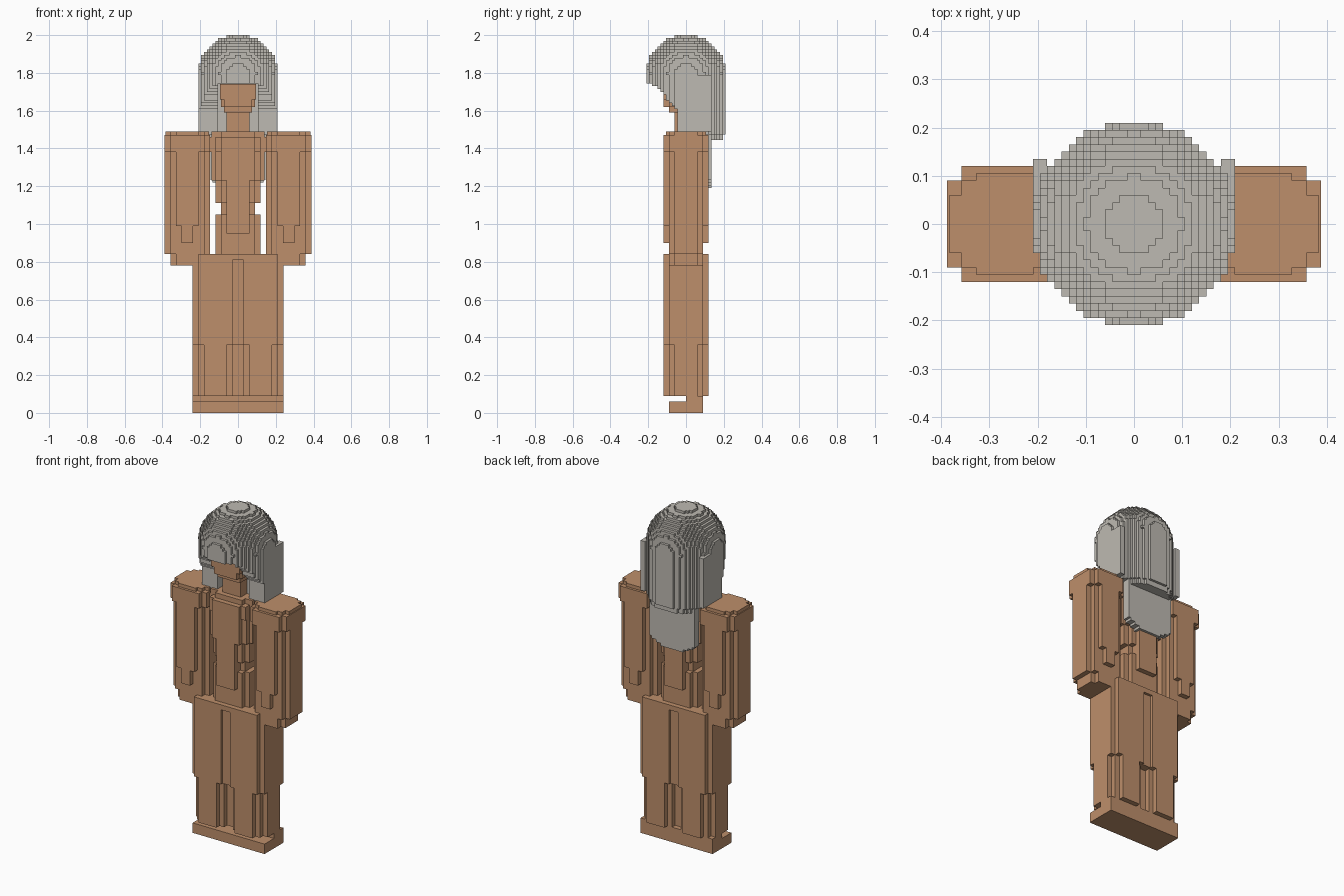
import bpy, bmesh, math

cube = bpy.data.objects.get("Cube")
if cube:
    bpy.data.objects.remove(cube, do_unlink=True)


def make_material(name, rgb):
    m = bpy.data.materials.new(name)
    m.use_nodes = True
    m.diffuse_color = (*rgb, 1)
    bsdf = m.node_tree.nodes["Principled BSDF"]
    bsdf.inputs["Base Color"].default_value = (*rgb, 1)
    bsdf.inputs["Roughness"].default_value = 0.8
    return m


brown = make_material("warm brown", (0.515, 0.275, 0.147))
grey = make_material("warm grey", (0.515, 0.491, 0.445))


def finish(name, bm, mat):
    bmesh.ops.recalc_face_normals(bm, faces=bm.faces)
    mesh = bpy.data.meshes.new(name)
    bm.to_mesh(mesh)
    bm.free()
    mesh.materials.append(mat)
    ob = bpy.data.objects.new(name, mesh)
    bpy.context.collection.objects.link(ob)
    return ob


def outline(steps):
    """Stepped cross-section; each step is (outer half width, half depth)."""
    quarter, x = [], 0
    for hx, hy in steps:
        if x:
            quarter.append((x, hy))
        quarter.append((hx, hy))
        x = hx
    right = quarter + [(x, -y) for x, y in reversed(quarter)]
    return right + [(-x, y) for x, y in reversed(right)]


def layered(name, mat, layers, cx=0.0, cy=0.0):
    """Stack of stepped prisms; each layer is (bottom, top, steps)."""
    bm = bmesh.new()
    for z0, z1, steps in layers:
        pts = outline(steps)
        low = [bm.verts.new((cx + x, cy + y, z0)) for x, y in pts]
        top = [bm.verts.new((cx + x, cy + y, z1)) for x, y in pts]
        bm.faces.new(low[::-1])
        bm.faces.new(top)
        for i in range(len(pts)):
            j = (i + 1) % len(pts)
            bm.faces.new((low[i], low[j], top[j], top[i]))
    return finish(name, bm, mat)


# Base and the recessed strip above it
layered("foot_base", brown, [(0, 0.06, [(0.24, 0.09)])])
layered("ankle_strip", brown, [(0.06, 0.09, [(0.24, 0.045)])], cy=0.045)

# Legs with a centre groove and stepped corners
layered("legs", brown, [
    (0.09, 0.36, [(0.03, 0.06), (0.06, 0.09), (0.18, 0.12), (0.21, 0.09), (0.24, 0.06)]),
    (0.36, 0.81, [(0.03, 0.105), (0.21, 0.12), (0.24, 0.09)]),
    (0.81, 0.84, [(0.21, 0.12), (0.24, 0.09)]),
])

# Torso, waisted and stepped
layered("torso", brown, [
    (0.84, 0.95, [(0.09, 0.09), (0.12, 0.06)]),
    (0.95, 1.05, [(0.06, 0.12), (0.09, 0.09), (0.12, 0.06)]),
    (1.05, 1.11, [(0.06, 0.12), (0.09, 0.06)]),
    (1.11, 1.23, [(0.06, 0.12), (0.09, 0.09), (0.12, 0.06)]),
    (1.23, 1.38, [(0.09, 0.12), (0.12, 0.09), (0.14, 0.06)]),
    (1.38, 1.46, [(0.09, 0.12), (0.12, 0.10), (0.15, 0.06)]),
    (1.46, 1.49, [(0.09, 0.09), (0.14, 0.06)]),
])

# Arms
for side, sx in (("left", 1), ("right", -1)):
    layered(side + "_arm", brown, [
        (0.78, 0.84, [(0.06, 0.09), (0.09, 0.06)]),
        (0.84, 0.90, [(0.09, 0.09), (0.12, 0.06)]),
        (0.90, 0.99, [(0.03, 0.12), (0.09, 0.09), (0.12, 0.06)]),
        (0.99, 1.38, [(0.06, 0.12), (0.09, 0.09), (0.12, 0.06)]),
        (1.38, 1.47, [(0.09, 0.12), (0.12, 0.09)]),
        (1.47, 1.49, [(0.06, 0.105), (0.09, 0.09), (0.115, 0.06)]),
    ], cx=sx * 0.268)

# Neck and face
layered("neck", brown, [(1.49, 1.59, [(0.06, 0.06)])])
layered("head", brown, [
    (1.59, 1.62, [(0.075, 0.09)]),
    (1.62, 1.66, [(0.075, 0.12), (0.09, 0.09)]),
    (1.66, 1.74, [(0.095, 0.12)]),
])


def in_hair(x, y, z):
    r, ax = math.hypot(x, y), abs(x)
    if z > 1.79:                                   # domed crown
        return r * r + (z - 1.79) ** 2 < 0.212 ** 2
    if z < 1.47:                                   # long panel down the back
        if y < 0.09:
            return False
        if z > 1.44:
            return r < 0.2 and ax < 0.15
        return y < 0.135 and ax < 0.15 and z > 1.19 + max(0, ax - 0.07) * 0.6
    if z < 1.74 and ax < 0.1 and y < 0:            # opening for the face
        return False
    if z > 1.735:                                  # fringe
        front = -0.21
    else:                                          # cheek locks
        front = max(-0.145, min(-0.05, -0.12 + (1.69 - z) * 0.78))
    lock = 0.18 < ax < 0.21 and -0.045 < y < 0.135 and z > 1.49
    return (r < 0.21 or lock) and y > front


# Hair built from small cubes, keeping only the outer faces
cell, nx, nz = 0.015, 28, 55
filled = {(i, j, k) for i in range(nx) for j in range(nx) for k in range(nz)
          if in_hair((i + 0.5 - nx / 2) * cell, (j + 0.5 - nx / 2) * cell,
                     2 - (k + 0.5) * cell)}
bm = bmesh.new()
verts = {}


def corner(c):
    if c not in verts:
        verts[c] = bm.verts.new(((c[0] - nx / 2) * cell, (c[1] - nx / 2) * cell,
                                 2 - c[2] * cell))
    return verts[c]


for c in sorted(filled):
    for axis in range(3):
        for step in (0, 1):
            near = list(c)
            near[axis] += 2 * step - 1
            if tuple(near) in filled:
                continue
            quad = []
            for u, v in ((0, 0), (1, 0), (1, 1), (0, 1)):
                p = list(c)
                p[axis] += step
                p[(axis + 1) % 3] += u
                p[(axis + 2) % 3] += v
                quad.append(corner(tuple(p)))
            # z index runs downward, so the winding is mirrored
            bm.faces.new(quad if step == 0 else quad[::-1])
bmesh.ops.dissolve_limit(bm, angle_limit=0.01, verts=bm.verts, edges=bm.edges)
finish("hair", bm, grey)
